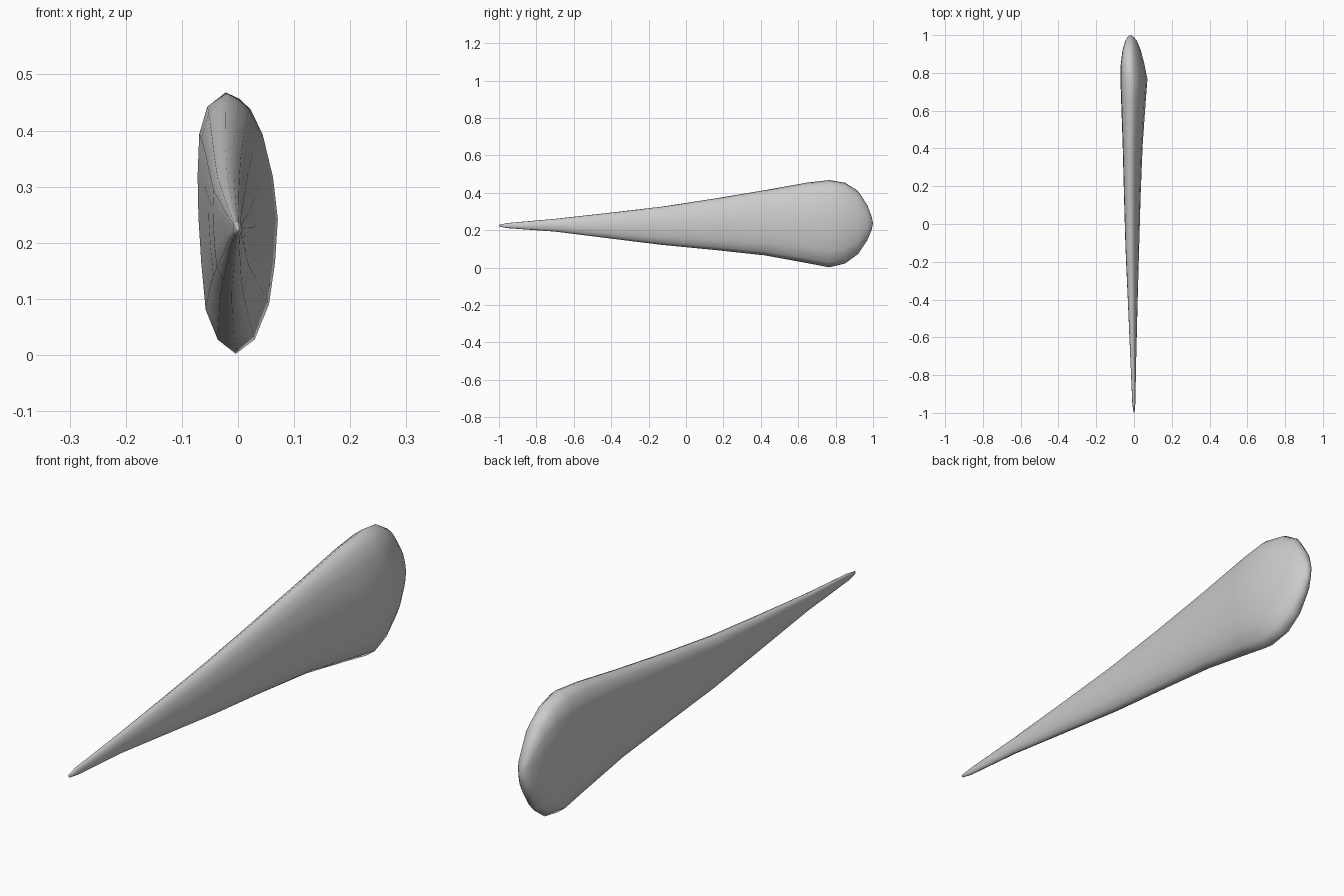
import bpy, bmesh

# Cross-section (x, z), unit half-width and half-height: slightly skewed oval
SECTION = [(-0.30, 1.0), (0.05, 0.95), (0.32, 0.87), (0.62, 0.68), (0.88, 0.35),
           (1.0, 0.03), (0.93, -0.30), (0.78, -0.62), (0.42, -0.89), (-0.05, -1.0),
           (-0.5, -0.89), (-0.8, -0.66), (-0.91, -0.30), (-0.98, 0.05),
           (-1.0, 0.36), (-0.96, 0.68), (-0.76, 0.89)]

# Stations along the length: y, left x, right x, bottom z, top z
STATIONS = [
    (-0.995, -0.003, 0.003, 0.219, 0.231),
    (-0.95, -0.009, 0.007, 0.211, 0.239),
    (-0.70, -0.020, 0.012, 0.193, 0.261),
    (-0.42, -0.032, 0.019, 0.158, 0.292),
    (-0.13, -0.045, 0.027, 0.122, 0.326),
    (0.15, -0.053, 0.035, 0.095, 0.369),
    (0.42, -0.060, 0.046, 0.066, 0.414),
    (0.65, -0.068, 0.062, 0.024, 0.455),
    (0.765, -0.072, 0.071, 0.002, 0.468),
    (0.85, -0.070, 0.054, 0.022, 0.454),
    (0.92, -0.061, 0.036, 0.073, 0.410),
    (0.97, -0.046, 0.015, 0.148, 0.333),
    (0.992, -0.032, -0.003, 0.200, 0.275),
]

bm = bmesh.new()
rings = []
for y, left, right, bottom, top in STATIONS:
    cx, hw = (left + right) / 2, (right - left) / 2
    cz, hh = (top + bottom) / 2, (top - bottom) / 2
    rings.append([bm.verts.new((cx + px * hw, y, cz + pz * hh)) for px, pz in SECTION])

# Skin between rings
n = len(SECTION)
for a, b in zip(rings, rings[1:]):
    for i in range(n):
        bm.faces.new((a[i], a[(i + 1) % n], b[(i + 1) % n], b[i]))

# Close both ends to a point
for ring, tip in ((rings[0], (0, -1.0, 0.225)), (rings[-1], (-0.018, 1.0, 0.237))):
    v = bm.verts.new(tip)
    for i in range(n):
        bm.faces.new((ring[i], ring[(i + 1) % n], v))
bmesh.ops.recalc_face_normals(bm, faces=bm.faces)
for f in bm.faces:
    f.smooth = True

mesh = bpy.data.meshes.new("tapered_blade")
bm.to_mesh(mesh)
bm.free()
blade = bpy.data.objects.new("tapered_blade", mesh)
bpy.context.collection.objects.link(blade)
